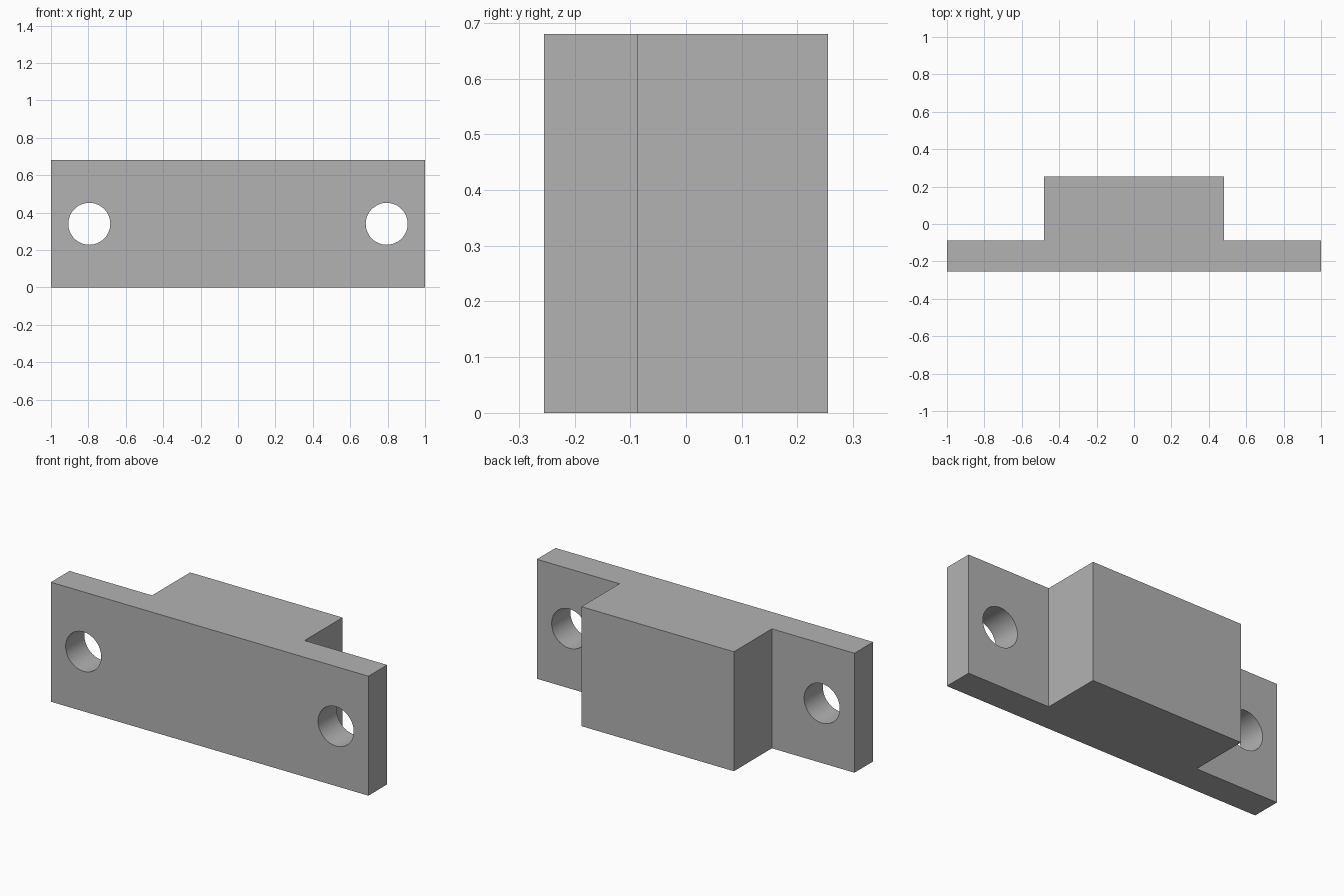
import bpy
import bmesh
import math

cube = bpy.data.objects.get("Cube")
if cube:
    bpy.data.objects.remove(cube, do_unlink=True)

HEIGHT = 0.68
FRONT, STEP, BACK = -0.255, -0.087, 0.255
BLOCK_X = 0.48
HOLE_X, HOLE_R = 0.795, 0.112

grey = bpy.data.materials.new("plain grey")
grey.use_nodes = True
grey.diffuse_color = (0.45, 0.45, 0.45, 1)
grey.node_tree.nodes["Principled BSDF"].inputs["Base Color"].default_value = grey.diffuse_color

# Flanged block: T-shaped plan extruded upwards
half = [(1, FRONT), (1, STEP), (BLOCK_X, STEP), (BLOCK_X, BACK)]
outline = half + [(-x, y) for x, y in reversed(half)]
bm = bmesh.new()
base = bm.faces.new([bm.verts.new((x, y, 0)) for x, y in outline])
top = bmesh.ops.extrude_face_region(bm, geom=[base])["geom"]
bmesh.ops.translate(bm, vec=(0, 0, HEIGHT),
                    verts=[v for v in top if isinstance(v, bmesh.types.BMVert)])
bmesh.ops.recalc_face_normals(bm, faces=bm.faces)
mesh = bpy.data.meshes.new("flanged_block")
bm.to_mesh(mesh)
bm.free()
mesh.materials.append(grey)
block = bpy.data.objects.new("flanged_block", mesh)
bpy.context.collection.objects.link(block)


# Round bolt hole through each flange
def drill(x):
    bpy.ops.mesh.primitive_cylinder_add(
        vertices=64, radius=HOLE_R, depth=0.4,
        location=(x, (FRONT + STEP) / 2, HEIGHT / 2), rotation=(math.pi / 2, 0, 0))
    cutter = bpy.context.object
    cutter.name = "hole_cutter"
    cutter.hide_render = True
    cutter.data.materials.append(grey)
    cut = block.modifiers.new("bolt_hole", 'BOOLEAN')
    cut.operation = 'DIFFERENCE'
    cut.solver = 'EXACT'
    cut.object = cutter
    bpy.context.view_layer.objects.active = block
    bpy.ops.object.modifier_apply(modifier=cut.name)
    bpy.data.objects.remove(cutter, do_unlink=True)


for side in (-1, 1):
    drill(side * HOLE_X)

# Smooth hole walls, sharp edges elsewhere
bpy.ops.object.select_all(action='DESELECT')
block.select_set(True)
bpy.context.view_layer.objects.active = block
bpy.ops.object.shade_smooth_by_angle(angle=math.radians(30))
